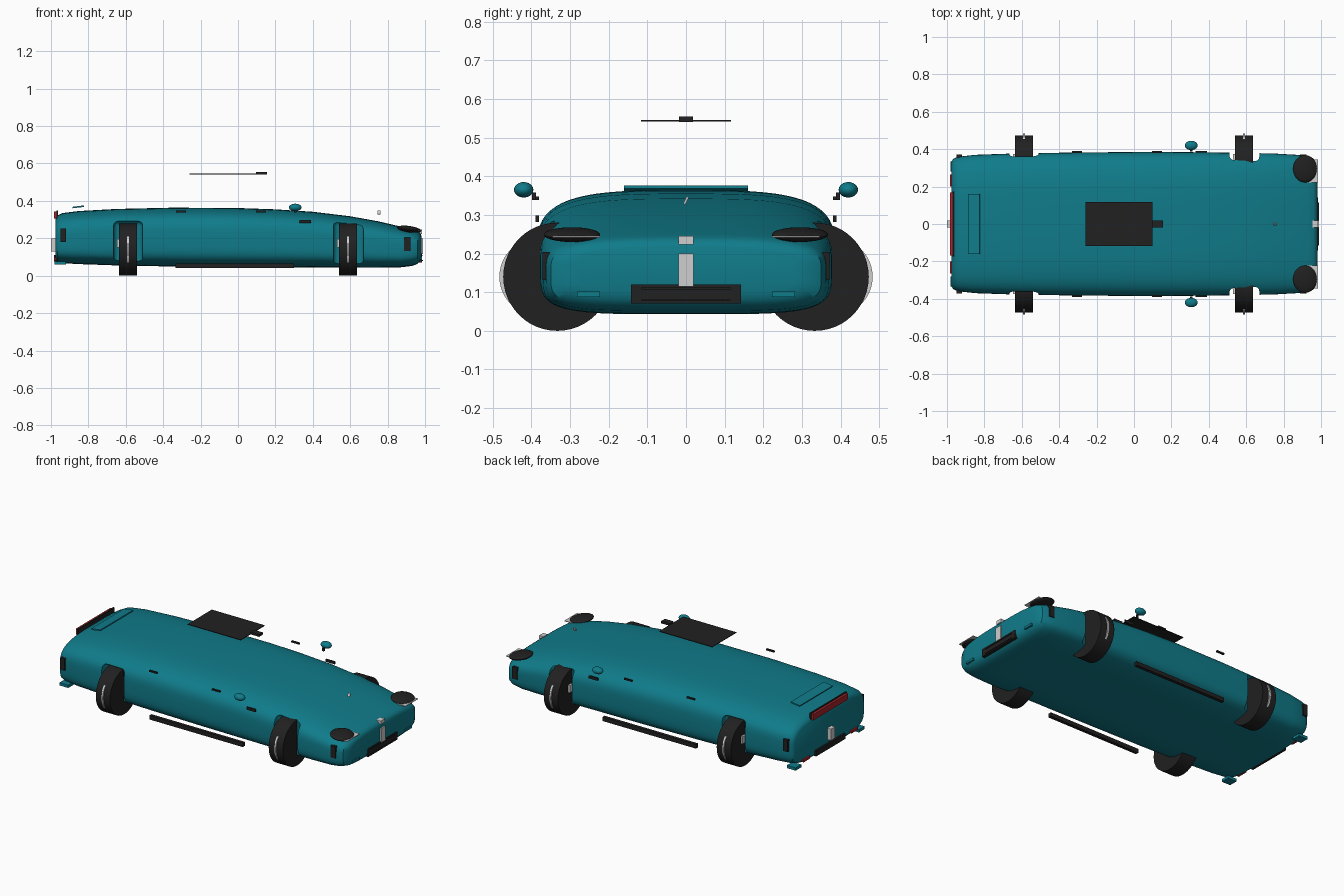
import bpy, bmesh, math
from mathutils import Vector

cube = bpy.data.objects.get("Cube")
if cube:
    bpy.data.objects.remove(cube, do_unlink=True)


def material(name, rgb):
    m = bpy.data.materials.new(name)
    m.use_nodes = True
    m.diffuse_color = (*rgb, 1)
    m.node_tree.nodes["Principled BSDF"].inputs["Base Color"].default_value = (*rgb, 1)
    return m


TEAL = material("teal paint", (0.005, 0.2, 0.255))
BLACK = material("black trim", (0.015, 0.015, 0.015))
RED = material("red lens", (0.38, 0.018, 0.025))
SILVER = material("silver", (0.62, 0.62, 0.62))


def finish(bm, name, mat, smooth=None):
    bmesh.ops.recalc_face_normals(bm, faces=bm.faces)
    mesh = bpy.data.meshes.new(name)
    bm.to_mesh(mesh)
    bm.free()
    ob = bpy.data.objects.new(name, mesh)
    bpy.context.collection.objects.link(ob)
    mesh.materials.append(mat)
    if smooth:
        bpy.ops.object.select_all(action='DESELECT')
        ob.select_set(True)
        bpy.context.view_layer.objects.active = ob
        bpy.ops.object.shade_smooth_by_angle(angle=math.radians(smooth))
    return ob


def box(name, mat, x, y, z, tilt=0, bevel=0):
    """Box from (min, max) ranges, optionally tilted about y."""
    bm = bmesh.new()
    bmesh.ops.create_cube(bm, size=1)
    bmesh.ops.scale(bm, vec=(x[1] - x[0], y[1] - y[0], z[1] - z[0]), verts=bm.verts)
    if bevel:
        bmesh.ops.bevel(bm, geom=bm.edges[:], offset=bevel, segments=4,
                        profile=0.5, affect='EDGES')
    ob = finish(bm, name, mat)
    ob.location = [sum(r) / 2 for r in (x, y, z)]
    ob.rotation_euler.y = math.radians(tilt)
    return ob


def ellipsoid(name, mat, centre, radii, tilt=0):
    bm = bmesh.new()
    bmesh.ops.create_uvsphere(bm, u_segments=28, v_segments=16, radius=1)
    bmesh.ops.scale(bm, vec=radii, verts=bm.verts)
    ob = finish(bm, name, mat, 40)
    ob.location = centre
    ob.rotation_euler.y = math.radians(tilt)
    return ob


def disc(name, mat, centre, radius, width):
    """Cylinder with its axis along x."""
    bm = bmesh.new()
    bmesh.ops.create_cone(bm, cap_ends=True, segments=48, radius1=radius,
                          radius2=radius, depth=width)
    ob = finish(bm, name, mat, 40)
    ob.location = centre
    ob.rotation_euler.y = math.pi / 2
    return ob


def pair(s, a, b):
    return tuple(sorted((s * a, s * b)))


# Body shell: x, half width, top, bottom of each section
sections = [
    (-0.975, 0.335, 0.305, 0.085), (-0.965, 0.35, 0.322, 0.073),
    (-0.94, 0.36, 0.335, 0.067), (-0.85, 0.37, 0.346, 0.062),
    (-0.65, 0.377, 0.357, 0.055), (-0.35, 0.382, 0.364, 0.049),
    (0.0, 0.385, 0.362, 0.046), (0.2, 0.385, 0.355, 0.045),
    (0.4, 0.383, 0.342, 0.044), (0.6, 0.38, 0.318, 0.043),
    (0.75, 0.377, 0.291, 0.043), (0.87, 0.37, 0.263, 0.045),
    (0.93, 0.362, 0.249, 0.052), (0.96, 0.35, 0.24, 0.063),
    (0.974, 0.325, 0.23, 0.08), (0.98, 0.29, 0.215, 0.1),
]
bm = bmesh.new()
rings, count = [], 64
for x, half, top, low in sections:
    mid = low + (top - low) * 0.5
    ring = []
    for i in range(count):
        a = 2 * math.pi * (i + 0.5) / count
        c, s = math.cos(a), math.sin(a)
        n = 3.4 if s > 0 else 4.6
        y = math.copysign(abs(c) ** (2 / n), c) * half
        z = mid + math.copysign(abs(s) ** (2 / n), s) * (top - low) / 2
        ring.append(bm.verts.new((x, y, z)))
    rings.append(ring)
for r, q in zip(rings, rings[1:]):
    for i in range(count):
        j = (i + 1) % count
        bm.faces.new((r[i], r[j], q[j], q[i]))
bm.faces.new(rings[0])
bm.faces.new(rings[-1])
body = finish(bm, "body", TEAL)

# Wheel wells cut into both flanks
for x in ((-0.665, -0.51), (0.51, 0.67)):
    for s in (-1, 1):
        cutter = box("well_cutter", TEAL, x, pair(s, 0.335, 0.6), (-0.1, 0.292), bevel=0.025)
        cutter.hide_render = True
        mod = body.modifiers.new("wheel well", 'BOOLEAN')
        mod.operation, mod.solver, mod.object = 'DIFFERENCE', 'EXACT', cutter
        bpy.context.view_layer.objects.active = body
        bpy.ops.object.modifier_apply(modifier=mod.name)
        bpy.data.objects.remove(cutter, do_unlink=True)
bpy.ops.object.select_all(action='DESELECT')
body.select_set(True)
bpy.context.view_layer.objects.active = body
bpy.ops.object.shade_smooth_by_angle(angle=math.radians(35))

for s, side in ((1, "left"), (-1, "right")):
    # Wheels, rims and brake blocks
    for x, end in ((0.588, "front"), (-0.588, "rear")):
        disc(f"{end}_{side}_tyre", BLACK, (x, s * 0.333, 0.14), 0.14, 0.096)
        disc(f"{end}_{side}_rim", SILVER, (x, s * 0.383, 0.14), 0.1, 0.011)
        box(f"{end}_{side}_brake", SILVER, (x - 0.06, x - 0.046),
            pair(s, 0.345, 0.375), (0.15, 0.195))
    # Mirrors, handles and sills
    ellipsoid(f"{side}_mirror", TEAL, (0.306, s * 0.42, 0.365), (0.034, 0.025, 0.02))
    box(f"{side}_mirror_stalk", BLACK, (0.3, 0.312), pair(s, 0.388, 0.398), (0.338, 0.358))
    box(f"{side}_mirror_base", BLACK, (0.33, 0.39), pair(s, 0.381, 0.389), (0.282, 0.298))
    for x, end in ((0.122, "front"), (-0.304, "rear")):
        box(f"{side}_{end}_handle", BLACK, (x - 0.027, x + 0.027),
            pair(s, 0.38, 0.391), (0.339, 0.348))
    box(f"{side}_sill", BLACK, (-0.335, 0.3), pair(s, 0.362, 0.382), (0.041, 0.066))
    # Side markers
    box(f"{side}_front_marker", BLACK, (0.888, 0.922), pair(s, 0.353, 0.371), (0.132, 0.204))
    box(f"{side}_rear_marker", BLACK, (-0.95, -0.92), pair(s, 0.35, 0.372), (0.18, 0.252))
    # Headlights and fog lights
    ellipsoid(f"{side}_headlight", BLACK, (0.915, s * 0.295, 0.249), (0.065, 0.073, 0.017), 8)
    box(f"{side}_headlight_strip", SILVER, (0.9, 0.983), pair(s, 0.222, 0.345), (0.241, 0.245))
    box(f"{side}_fog_light", TEAL, (0.965, 0.985), pair(s, 0.222, 0.282), (0.088, 0.102))
    # Rear reflectors and exhaust tips
    box(f"{side}_reflector", RED, (-0.985, -0.965), pair(s, 0.2, 0.265), (0.085, 0.1))
    box(f"{side}_exhaust", TEAL, (-0.98, -0.92), pair(s, 0.28, 0.335), (0.06, 0.077))

# Nose: grille, its slats and the two badge plates
box("grille", BLACK, (0.955, 0.985), (-0.142, 0.142), (0.071, 0.12))
for z in (0.078, 0.107):
    box("grille_slat", BLACK, (0.983, 0.989), (-0.115, 0.115), (z, z + 0.005))
box("nose_plate", SILVER, (0.972, 0.989), (-0.02, 0.02), (0.115, 0.2))
box("nose_badge", SILVER, (0.955, 0.985), (-0.02, 0.02), (0.224, 0.246))

# Tail: light bar, plate and bumper strip
box("tail_housing", BLACK, (-0.971, -0.962), (-0.175, 0.175), (0.302, 0.349))
box("tail_light", RED, (-0.985, -0.97), (-0.168, 0.168), (0.307, 0.344))
box("tail_plate", SILVER, (-1.0, -0.97), (-0.02, 0.02), (0.13, 0.2))
box("tail_diffuser", BLACK, (-0.985, -0.96), (-0.142, 0.142), (0.075, 0.11))

# Spoiler, antenna and the panel floating above the roof
box("spoiler", TEAL, (-0.886, -0.824), (-0.16, 0.16), (0.364, 0.372), tilt=-7)
box("roof_panel", BLACK, (-0.26, 0.1), (-0.117, 0.117), (0.542, 0.546))
box("roof_panel_clip", BLACK, (0.097, 0.156), (-0.018, 0.018), (0.541, 0.555))
ornament = box("antenna", SILVER, (0.747, 0.763), (-0.003, 0.003), (0.327, 0.348))
ornament.rotation_euler.x = math.radians(-25)
